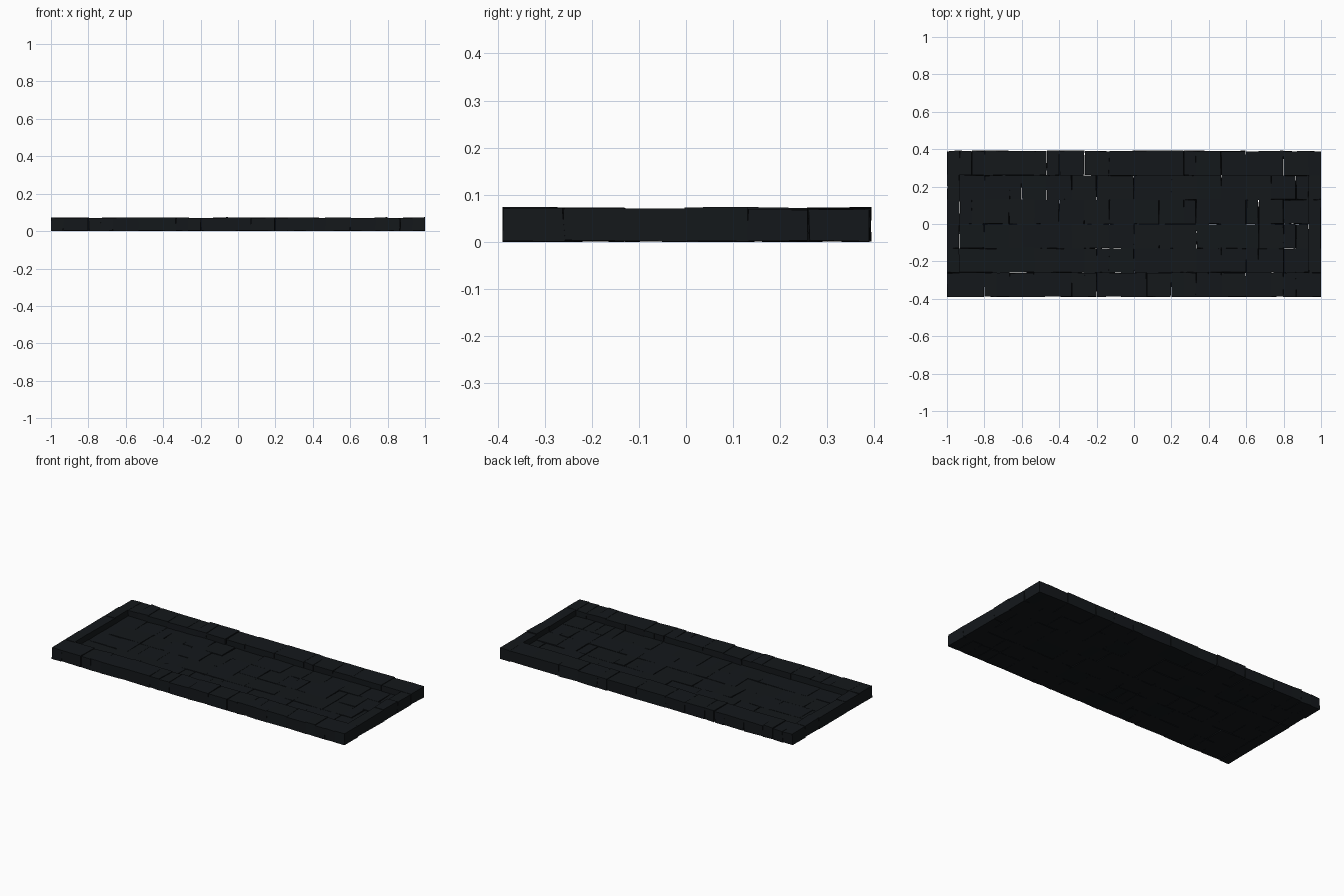
import bpy, bmesh, random
from mathutils import Vector

if "Cube" in bpy.data.objects:
    bpy.data.objects.remove(bpy.data.objects["Cube"])

random.seed(7)
U = 2 / 30          # brick module along x
R = 0.13            # course width along y
RIM, FLOOR = 0.071, 0.036

stone = bpy.data.materials.new("dark_stone")
stone.diffuse_color = (0.007, 0.009, 0.011, 1)
stone.use_nodes = True
stone.node_tree.nodes["Principled BSDF"].inputs["Base Color"].default_value = stone.diffuse_color


def jit(a):
    return random.uniform(-a, a)


def brick(bm, x0, x1, y0, y1, h):
    """Six-sided block with slightly uneven corners."""
    top = h + jit(0.002)
    vs = []
    for z in (0, 1):
        for x, y in ((x0, y0), (x1, y0), (x1, y1), (x0, y1)):
            px = max(-1, min(1, x + jit(0.004)))
            py = max(-0.39, min(0.394, y + jit(0.004)))
            pz = top + jit(0.0015) if z else max(0, 0.002 + jit(0.002))
            vs.append(bm.verts.new(Vector((px, py, pz))))
    for f in ((3, 2, 1, 0), (4, 5, 6, 7), (0, 1, 5, 4),
              (1, 2, 6, 5), (2, 3, 7, 6), (3, 0, 4, 7)):
        bm.faces.new([vs[i] for i in f])


def finish(bm, name):
    me = bpy.data.meshes.new(name)
    bm.to_mesh(me)
    bm.free()
    ob = bpy.data.objects.new(name, me)
    bpy.context.collection.objects.link(ob)
    me.materials.append(stone)


def course(bm, cuts, y0, h):
    """Row of bricks between joints given in modules from the left end."""
    for a, b in zip(cuts, cuts[1:]):
        brick(bm, -1 + a * U, -1 + b * U, y0, y0 + R, h)


# Long raised kerbs, back and front
bm = bmesh.new()
course(bm, [0, 1, 2, 3, 5, 7, 8, 9, 11, 13, 16, 19, 20, 22, 24, 27, 29, 30], 2 * R, RIM)
finish(bm, "back_kerb")
bm = bmesh.new()
course(bm, [0, 1, 3, 4, 5, 7, 10, 11, 12, 14, 16, 18, 19, 20, 21, 22, 24, 26, 27, 28, 29, 30], -3 * R, RIM)
finish(bm, "front_kerb")

# Short raised kerbs at the two ends
for name, x0, joints in (("left_kerb", -1, (-2, -1, 1, 2)),
                         ("right_kerb", 1 - U, (-2, 0, 1, 2))):
    bm = bmesh.new()
    for a, b in zip(joints, joints[1:]):
        brick(bm, x0, x0 + U, a * R, b * R, RIM)
    finish(bm, name)

# Sunken paving, four courses of random-length bricks
bm = bmesh.new()
for row in range(-2, 2):
    cuts = [1]
    while cuts[-1] < 29:
        cuts.append(min(29, cuts[-1] + random.choice((1, 2, 2, 3))))
    course(bm, cuts, row * R, FLOOR)
finish(bm, "paving")
